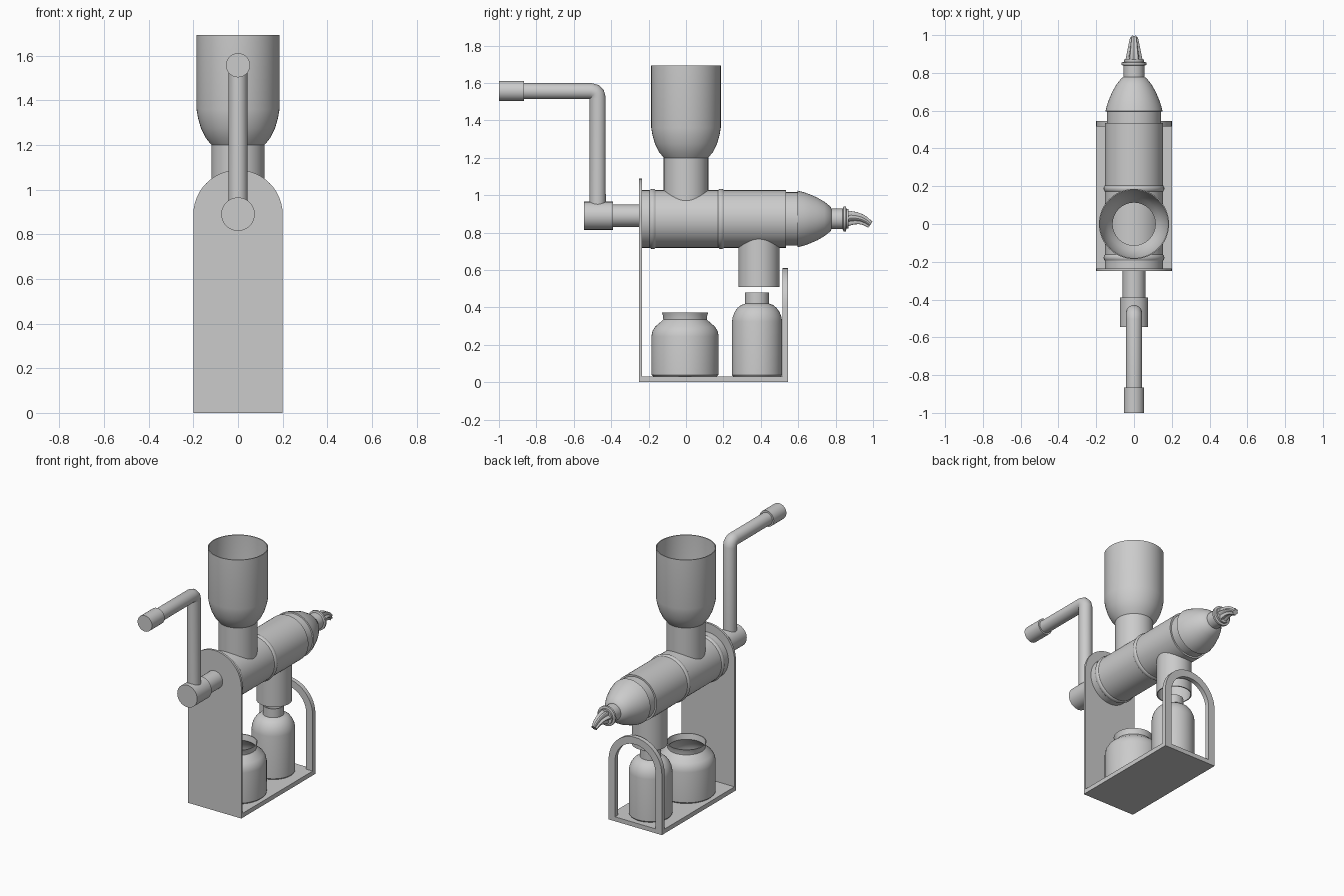
import bpy, bmesh
from math import sin, cos, pi
from mathutils import Vector

if "Cube" in bpy.data.objects:
    bpy.data.objects.remove(bpy.data.objects["Cube"])


def finish(name, bm, angle=35):
    bmesh.ops.remove_doubles(bm, verts=bm.verts, dist=1e-5)
    bmesh.ops.recalc_face_normals(bm, faces=bm.faces)
    me = bpy.data.meshes.new(name)
    bm.to_mesh(me)
    bm.free()
    ob = bpy.data.objects.new(name, me)
    bpy.context.collection.objects.link(ob)
    bpy.ops.object.select_all(action='DESELECT')
    ob.select_set(True)
    bpy.context.view_layer.objects.active = ob
    bpy.ops.object.shade_smooth_by_angle(angle=angle * pi / 180)
    return ob


def bridge(bm, rings):
    n = len(rings[0])
    for a, b in zip(rings, rings[1:]):
        for i in range(n):
            j = (i + 1) % n
            bm.faces.new((a[i], a[j], b[j], b[i]))


def lathe(name, profile, axis='Z', centre=0.0, n=48, closed=False):
    """profile: (radius, position). Z axis: centre is y; Y axis: centre is z."""
    bm = bmesh.new()
    rings = []
    for r, h in profile:
        ring = []
        for i in range(n):
            a = 2 * pi * i / n
            u, v = r * cos(a), r * sin(a)
            ring.append(bm.verts.new((u, centre + v, h) if axis == 'Z' else (u, h, centre + v)))
        rings.append(ring)
    if closed:
        rings.append(rings[0])
    bridge(bm, rings)
    if not closed:
        bm.faces.new(rings[0])
        bm.faces.new(rings[-1])
    return finish(name, bm)


def sweep(name, path, radii, n=32, flute=0.0, lobes=6):
    """Tube along a (y, z) path, optionally fluted."""
    bm = bmesh.new()
    pts = [Vector((0, y, z)) for y, z in path]
    rings = []
    for k, (p, r) in enumerate(zip(pts, radii)):
        d = Vector((0, 0, 0))
        if k > 0:
            d += (p - pts[k - 1]).normalized()
        if k < len(pts) - 1:
            d += (pts[k + 1] - p).normalized()
        d.normalize()
        side = Vector((0, -d.z, d.y))
        ring = []
        for i in range(n):
            a = 2 * pi * i / n
            rr = r * (1 - flute * (0.5 - 0.5 * cos(lobes * a)))
            ring.append(bm.verts.new(p + Vector((rr * cos(a), 0, 0)) + side * rr * sin(a)))
        rings.append(ring)
    bridge(bm, rings)
    bm.faces.new(rings[0])
    bm.faces.new(rings[-1])
    return finish(name, bm)


def slab(name, outline, y0, y1):
    """Extrude an (x, z) outline from y0 to y1."""
    bm = bmesh.new()
    f = bm.faces.new([bm.verts.new((x, y0, z)) for x, z in outline])
    ext = bmesh.ops.extrude_face_region(bm, geom=[f])['geom']
    bmesh.ops.translate(bm, vec=(0, y1 - y0, 0),
                        verts=[e for e in ext if isinstance(e, bmesh.types.BMVert)])
    return finish(name, bm)


def arch(w, z0, z1, n=24):
    return [(w, z0)] + [(w * cos(pi * i / n), z1 + w * sin(pi * i / n))
                        for i in range(n + 1)] + [(-w, z0)]


# stand: base, tall rounded plate, open arch
slab("base_plate", [(-.2, 0), (.2, 0), (.2, .03), (-.2, .03)], -.25, .545)
slab("front_plate", arch(.2, 0, .888), -.25, -.235)
slab("rear_arch", arch(.2, 0, .41) + arch(.152, 0, .41)[::-1], .515, .545)

# barrel with two raised bands
AX = .873
R = .154


def band(y):
    return [(R, y - .016), (R + .005, y - .01), (R + .007, y), (R + .005, y + .01), (R, y + .016)]


lathe("barrel", [(R, -.24)] + band(-.178) + band(.188) + [(R, .535)], 'Y', AX, 64)
lathe("nose_cone", [(.143, .53), (.143, .595), (.151, .597), (.143, .63), (.132, .66),
                    (.115, .70), (.092, .74), (.066, .773), (.055, .777), (.055, .838),
                    (.066, .842), (.066, .855), (.052, .858), (.052, .87)], 'Y', AX)
sweep("nozzle", [(.862, .875), (.885, .878), (.91, .877), (.935, .872), (.96, .861), (.986, .842)],
      [.047, .042, .037, .032, .027, .021], 48, .28, 6)

# open hopper and the outlet pipe
lathe("hopper", [(.119, .93), (.119, 1.2), (.145, 1.232), (.166, 1.275), (.179, 1.32), (.186, 1.36),
                 (.186, 1.693), (.18, 1.693), (.18, 1.36), (.173, 1.322), (.16, 1.278),
                 (.14, 1.237), (.113, 1.203), (.113, .93)], closed=True)
lathe("outlet_pipe", [(.11, .51), (.11, .80), (.103, .80), (.103, .51)], centre=.39, closed=True)

# jar and bottle, both open at the neck
lathe("jar", [(.17, .03), (.18, .04), (.18, .245), (.175, .272), (.16, .297), (.124, .328),
              (.116, .335), (.118, .355), (.124, .373), (.118, .373), (.111, .335), (.155, .29),
              (.174, .245), (.174, .04)], centre=-.005)
lathe("bottle", [(.128, .03), (.134, .038), (.134, .325), (.13, .35), (.12, .375), (.105, .397),
                 (.085, .413), (.064, .42), (.064, .48), (.058, .48), (.058, .417), (.1, .39),
                 (.128, .325), (.128, .04)], centre=.38)

# crank
lathe("crank_shaft", [(.06, -.40), (.06, -.24)], 'Y', .89)
lathe("crank_hub", [(.075, -.545), (.075, -.39)], 'Y', .89)
sweep("crank_arm", [(-.472, .89), (-.472, 1.52), (-.477, 1.54), (-.488, 1.551), (-.508, 1.556),
                    (-.88, 1.556)], [.043] * 6)
lathe("crank_grip", [(.054, -1.0), (.054, -.865)], 'Y', 1.557)
